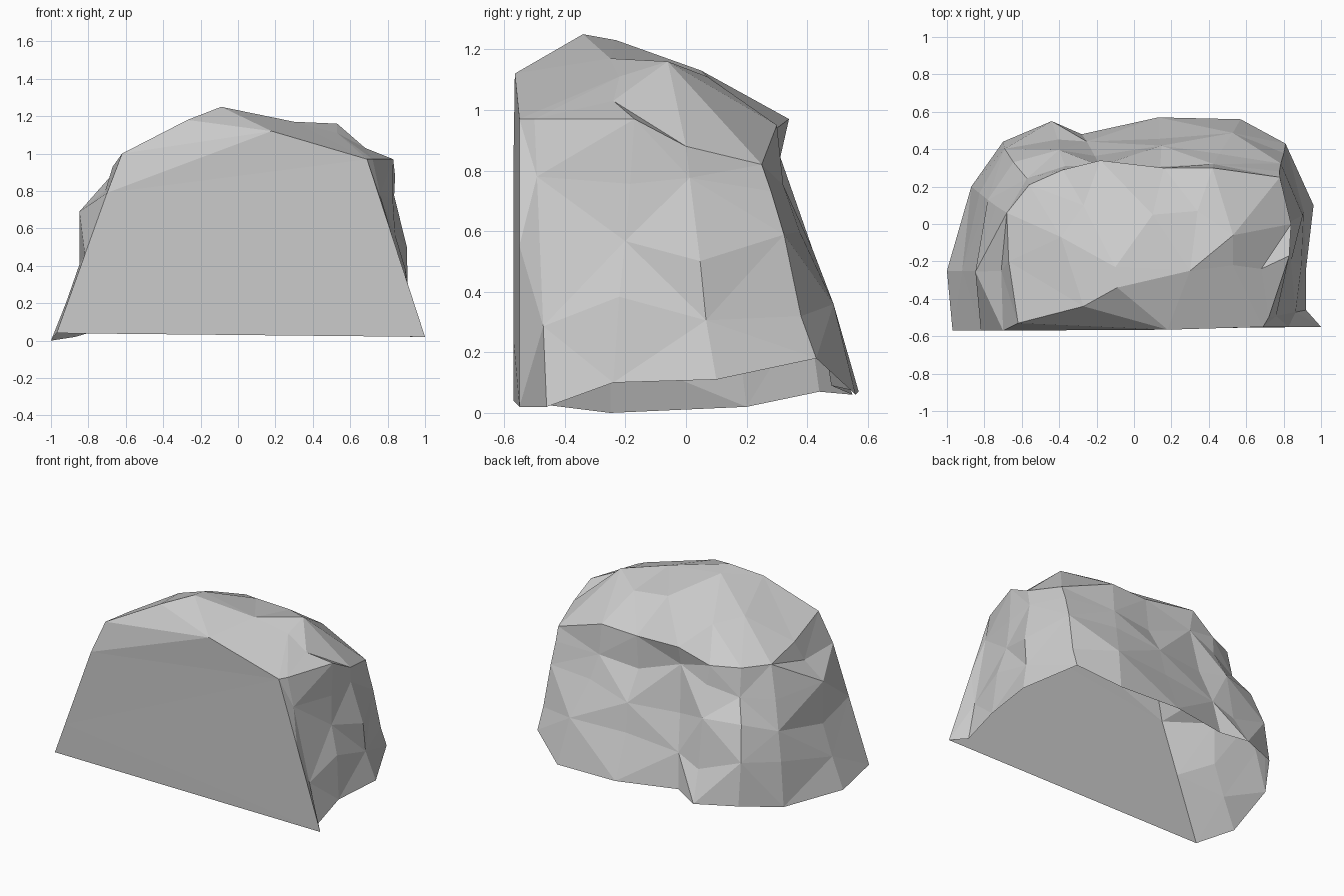
import bpy, bmesh
from mathutils import Vector
from mathutils.geometry import delaunay_2d_cdt

if "Cube" in bpy.data.objects:
    bpy.data.objects.remove(bpy.data.objects["Cube"])

# Ground outline: front-left corner, round the back, to front-right corner (open underneath)
base = [Vector(p) for p in (
    (-.97, -.57, .04), (-1, -.25, 0), (-.87, .2, .02), (-.7, .44, .07), (-.44, .55, .06), (-.28, .48, .09),
    (.13, .57, .07), (.57, .56, .06), (.81, .43, .18), (.96, .1, .11), (.92, -.24, .1), (.92, -.46, .02),
    (1, -.55, .02))]

# Shoulder outline, where the steep wall turns into the crown
shoulder = [Vector(p) for p in (
    (-.7, -.57, .79), (-.71, -.25, .8), (-.68, .06, .88), (-.56, .21, .88), (-.38, .29, .88), (-.18, .34, .97),
    (.16, .3, .94), (.42, .3, .95), (.78, .25, .82), (.84, 0, .88), (.83, -.17, .97), (.72, -.5, .97),
    (.69, -.55, .97))]

# Bulges and hollows of the wall, outward from a straight slope: (height fraction, offsets)
bands = [
    (.28, (0, .00, .01, .04, -.03, .00, -.04, .00, .00, -.02, .00, 0, 0)),
    (.56, (0, .01, .02, .03, -.01, -.04, .00, -.05, -.01, .01, -.03, 0, 0)),
    (.80, (0, .08, .02, -.02, -.04, -.06, -.05, -.04, -.01, -.03, -.02, 0, 0)),
]

# Crown: one point on the front edge, the rest inside the outline
front_top = Vector((.18, -.565, 1.12))
crown = [Vector(p) for p in (
    (-.09, -.34, 1.25), (-.27, -.44, 1.18), (-.62, -.53, 1.0), (-.1, -.23, 1.23), (-.39, -.07, 1.08),
    (.3, -.25, 1.17), (.53, -.06, 1.16), (.53, -.22, 1.11), (.68, -.24, 1.03), (.1, .05, 1.13),
    (.34, .07, 1.11), (-.27, .1, 1.06), (-.67, -.2, .93))]

bm = bmesh.new()
n = len(base)


def wall_ring(t, offsets):
    ring = []
    for i, (a, b, off) in enumerate(zip(base, shoulder, offsets)):
        p = a.lerp(b, t)
        out = Vector((p.x, p.y + .2, 0)).normalized()
        p += out * off
        if 0 < i < n - 2:
            p.z += (.04, .05, -.04, -.02)[(i + int(t * 10)) % 4]
        ring.append(bm.verts.new(p))
    return ring


# Faceted wall
rings = [[bm.verts.new(p) for p in base]]
rings += [wall_ring(t, offs) for t, offs in bands]
rings.append([bm.verts.new(p) for p in shoulder])
for r, (lo, hi) in enumerate(zip(rings, rings[1:])):
    for i in range(n - 1):
        a, b, c, d = lo[i + 1], lo[i], hi[i], hi[i + 1]
        tris = ((a, b, c), (a, c, d)) if (i + r) % 2 else ((a, b, d), (b, c, d))
        for tri in tris:
            bm.faces.new(tri)

# Crown, triangulated in plan inside the shoulder outline
top = rings[-1] + [bm.verts.new(front_top)]
loop_edges = [(i, (i + 1) % len(top)) for i in range(len(top))]
top += [bm.verts.new(p) for p in crown]
res = delaunay_2d_cdt([v.co.xy for v in top], loop_edges, [], 1, 1e-5)
for f in res[2]:
    bm.faces.new([top[res[3][k][0]] for k in f])

# Flat cut front
left = [ring[0] for ring in rings]
right = [ring[-1] for ring in rings]
front = bm.faces.new(left[::-1] + right + [top[n]])
bmesh.ops.triangulate(bm, faces=[front])
bmesh.ops.recalc_face_normals(bm, faces=bm.faces[:])

mesh = bpy.data.meshes.new("boulder")
bm.to_mesh(mesh)
bm.free()
bpy.context.collection.objects.link(bpy.data.objects.new("boulder", mesh))
